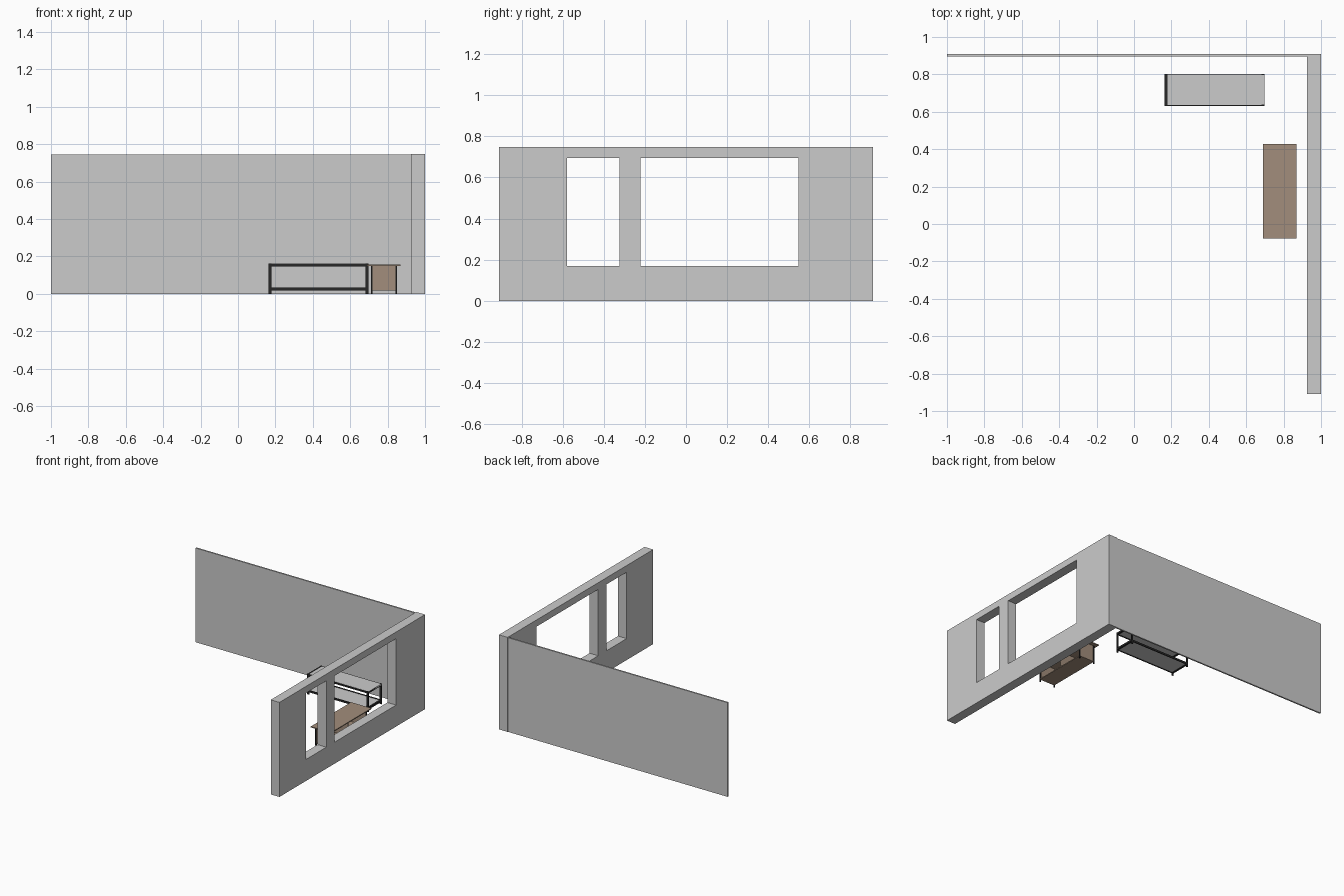
import bpy, bmesh

if "Cube" in bpy.data.objects:
    bpy.data.objects.remove(bpy.data.objects["Cube"])


def material(name, rgb):
    m = bpy.data.materials.new(name)
    m.diffuse_color = (*rgb, 1)
    m.use_nodes = True
    m.node_tree.nodes["Principled BSDF"].inputs["Base Color"].default_value = m.diffuse_color
    return m


def finish(name, bm, mat=None):
    bmesh.ops.recalc_face_normals(bm, faces=bm.faces)
    me = bpy.data.meshes.new(name)
    bm.to_mesh(me)
    bm.free()
    if mat:
        me.materials.append(mat)
    ob = bpy.data.objects.new(name, me)
    bpy.context.collection.objects.link(ob)
    return ob


def box(name, x, y, z, mat=None):
    """Box from (min, max) ranges on each axis."""
    bm = bmesh.new()
    bmesh.ops.create_cube(bm, size=1)
    for v in bm.verts:
        v.co = [r[0] if c < 0 else r[1] for c, r in zip(v.co, (x, y, z))]
    return finish(name, bm, mat)


def window_wall(name, x0, x1, ys, zs, holes):
    """Wall laid out as a grid of cells, leaving out the window cells."""
    bm = bmesh.new()
    grid = [[bm.verts.new((x0, y, z)) for z in zs] for y in ys]
    for i in range(len(ys) - 1):
        for j in range(len(zs) - 1):
            if (i, j) not in holes:
                bm.faces.new((grid[i][j], grid[i + 1][j],
                              grid[i + 1][j + 1], grid[i][j + 1]))
    ext = bmesh.ops.extrude_face_region(bm, geom=bm.faces[:], use_keep_orig=True)
    moved = [g for g in ext["geom"] if isinstance(g, bmesh.types.BMVert)]
    bmesh.ops.translate(bm, verts=moved, vec=(x1 - x0, 0, 0))
    return finish(name, bm)


black = material("black_metal", (0.02, 0.02, 0.02))
brown = material("brown_wood", (0.36, 0.27, 0.2))

# Walls
box("back_wall", (-1, 0.943), (0.896, 0.908), (0, 0.745))
window_wall("window_wall", 0.924, 1.0,
            [-0.91, -0.578, -0.324, -0.222, 0.548, 0.91],
            [0, 0.17, 0.695, 0.748], {(1, 1), (3, 1)})

# Glass-topped bench: posts, rails, two panels
X0, X1, Y0, Y1, W = 0.163, 0.697, 0.632, 0.803, 0.015
ends_x = {"left": (X0, X0 + W), "right": (X1 - W, X1)}
ends_y = {"front": (Y0, Y0 + W / 2), "back": (Y1 - W / 2, Y1)}
for nx, rx in ends_x.items():
    for ny, ry in ends_y.items():
        box(f"bench_{nx}_{ny}_post", rx, ry, (0, 0.162), black)
for level, rz in {"upper": (0.147, 0.16), "lower": (0.019, 0.034)}.items():
    for nx, rx in ends_x.items():
        box(f"bench_{level}_{nx}_rail", rx, (Y0, Y1), rz, black)
    for ny, ry in ends_y.items():
        box(f"bench_{level}_{ny}_rail", (X0, X1), ry, rz, black)
box("bench_top_panel", (X0 + W, X1), (Y0 + 0.005, Y1 - 0.005), (0.151, 0.161))
box("bench_shelf", (X0 + W, X1 - W), (Y0 + 0.005, Y1 - 0.005), (0.022, 0.03))

# Wooden side table: top, shelf, end panels, divider, legs
box("table_top", (0.69, 0.868), (-0.077, 0.428), (0.149, 0.156), brown)
box("table_shelf", (0.713, 0.847), (-0.048, 0.4), (0.018, 0.025), brown)
for name, y in (("front_panel", -0.046), ("divider", 0.172), ("back_panel", 0.39)):
    box("table_" + name, (0.718, 0.842), (y, y + 0.008), (0.025, 0.149), brown)
for sx, x in (("left", 0.711), ("right", 0.841)):
    for sy, y in (("front", -0.05), ("back", 0.394)):
        box(f"table_{sx}_{sy}_leg", (x, x + 0.008), (y, y + 0.008), (0, 0.149), black)
